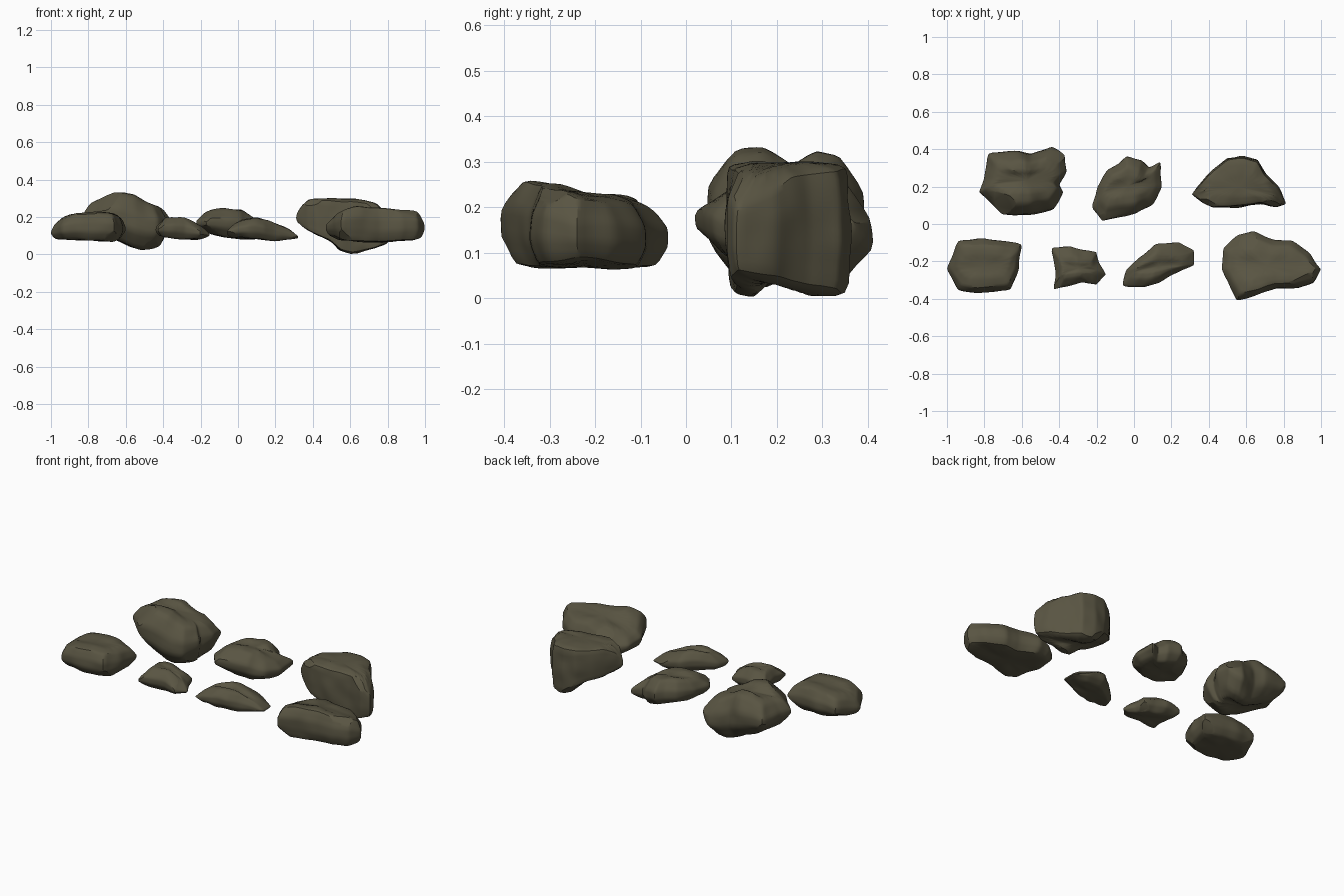
import bpy
import bmesh
import math
import random
from mathutils import Vector, noise

cube = bpy.data.objects.get("Cube")
if cube:
    bpy.data.objects.remove(cube, do_unlink=True)

# One dull olive-brown stone material
stone = bpy.data.materials.new("dark_olive_stone")
stone.use_nodes = True
colour = (0.10, 0.09, 0.055, 1)
stone.diffuse_color = colour
shader = stone.node_tree.nodes["Principled BSDF"]
shader.inputs["Base Color"].default_value = colour
shader.inputs["Roughness"].default_value = 0.9


def height_at(profile, x, column):
    """Interpolate the top (1) or bottom (2) height along the rock's length."""
    if x <= profile[0][0]:
        return profile[0][column]
    for left, right in zip(profile, profile[1:]):
        if x <= right[0]:
            blend = (x - left[0]) / (right[0] - left[0])
            return left[column] + blend * (right[column] - left[column])
    return profile[-1][column]


def with_midpoints(outline):
    """Double the corners so that rounding keeps the footprint's shape."""
    points = []
    for (ax, ay), (bx, by) in zip(outline, outline[1:] + outline[:1]):
        points += [(ax, ay), ((ax + bx) / 2, (ay + by) / 2)]
    return points


def loft_rings(mesh, outline, profile, crown, foot, tilt):
    """Stack scaled copies of the footprint between the bottom and top heights."""
    bm = bmesh.new()
    middle_x = sum(p[0] for p in outline) / len(outline)
    middle_y = sum(p[1] for p in outline) / len(outline)
    levels = [(0, foot * 0.5), (0.02, foot), (0.32, 1.01),
              (0.65, 1.01), (0.96, crown), (1, crown * 0.5)]
    rings = []
    for level, scale in levels:
        ring = []
        for px, py in outline:
            x = middle_x + (px - middle_x) * (1 + scale) / 2
            y = middle_y + (py - middle_y) * scale
            top = height_at(profile, x, 1) + tilt * (y - middle_y)
            bottom = height_at(profile, x, 2)
            ring.append(bm.verts.new((x, y, bottom + level * (top - bottom))))
        rings.append(ring)
    count = len(outline)
    for lower, upper in zip(rings, rings[1:]):
        for i in range(count):
            j = (i + 1) % count
            bm.faces.new((lower[i], lower[j], upper[j], upper[i]))
    bm.faces.new(rings[0])
    bm.faces.new(rings[-1])
    bmesh.ops.recalc_face_normals(bm, faces=bm.faces)
    # Partial creases keep the corners of the stone crisp
    crease = bm.edges.layers.float.new("crease_edge")
    for edge in bm.edges:
        edge[crease] = 0.4
    bm.to_mesh(mesh)
    bm.free()


def weather(mesh, seed, chips):
    """Add gentle dents and shallow flat chips."""
    rng = random.Random(seed)
    bm = bmesh.new()
    bm.from_mesh(mesh)
    bm.normal_update()
    shift = Vector((seed, seed * 2, seed * 3))
    moves = [(v, v.normal * noise.noise(v.co * 12 + shift) * 0.007) for v in bm.verts]
    for vert, move in moves:
        vert.co += move
    axes = range(3)
    low = Vector([min(v.co[a] for v in bm.verts) for a in axes])
    high = Vector([max(v.co[a] for v in bm.verts) for a in axes])
    centre = (low + high) / 2
    for _ in range(chips):
        spot = Vector([rng.choice((-1, 1)) * rng.uniform(0.5, 1) for a in axes])
        normal = Vector([spot[a] / (high[a] - low[a]) for a in axes]).normalized()
        reach = max((v.co - centre).dot(normal) for v in bm.verts)
        parts = bm.verts[:] + bm.edges[:] + bm.faces[:]
        cut = bmesh.ops.bisect_plane(
            bm, geom=parts, plane_no=normal, clear_outer=True,
            plane_co=centre + normal * reach * rng.uniform(0.9, 0.96))
        rim = [e for e in cut["geom_cut"] if isinstance(e, bmesh.types.BMEdge)]
        bmesh.ops.holes_fill(bm, edges=rim, sides=0)
    bmesh.ops.recalc_face_normals(bm, faces=bm.faces)
    bm.to_mesh(mesh)
    bm.free()


def rock(name, outline, profile, crown=0.75, foot=0.75, tilt=0.0, chips=5, seed=1):
    """Outline is x, y and profile is x, top, bottom, all in hundredths."""
    outline = with_midpoints([(x / 100, y / 100) for x, y in outline])
    profile = [tuple(value / 100 for value in row) for row in profile]
    mesh = bpy.data.meshes.new(name)
    loft_rings(mesh, outline, profile, crown, foot, tilt)
    obj = bpy.data.objects.new(name, mesh)
    bpy.context.collection.objects.link(obj)
    bpy.ops.object.select_all(action="DESELECT")
    obj.select_set(True)
    bpy.context.view_layer.objects.active = obj
    rounding = obj.modifiers.new("rounding", "SUBSURF")
    rounding.levels = 2
    bpy.ops.object.modifier_apply(modifier=rounding.name)
    weather(mesh, seed, chips)
    mesh.materials.append(stone)
    bpy.ops.object.shade_smooth_by_angle(angle=math.radians(32))


# Back row
rock("back_right_boulder",
     [(-78, 38), (-62, 39), (-55, 37), (-44, 41), (-37, 37), (-36, 28), (-40, 21),
      (-38, 17), (-43, 8), (-55, 5), (-70, 5), (-76, 11), (-83, 17), (-80, 24)],
     [(-83, 25, 16), (-78, 28, 13), (-66, 33, 8), (-57, 33, 4), (-50, 28, 2),
      (-42, 26, 4), (-36, 22, 14)],
     crown=0.68, foot=0.65, tilt=-0.06, seed=3)

rock("back_middle_rock",
     [(-22, 9), (-20, 20), (-14, 29), (-8, 32), (-4, 36), (4, 34), (8, 30), (14, 33),
      (15, 20), (10, 11), (2, 6), (-8, 4), (-17, 2)],
     [(-22, 20, 14), (-15, 24, 11), (-8, 25, 9), (2, 24, 8), (8, 20, 8), (15, 17, 10)],
     crown=0.65, foot=0.74, chips=4, seed=5)

rock("back_left_boulder",
     [(34, 20), (42, 29), (50, 35), (58, 36), (66, 34), (70, 27), (77, 20), (81, 11),
      (76, 9), (68, 11), (55, 9), (42, 9), (37, 11), (31, 16)],
     [(31, 22, 18), (36, 30, 13), (50, 30, 7), (54, 30, 2), (59, 30, 0), (63, 30, 0),
      (68, 29, 2), (74, 28, 3), (81, 20, 6)],
     crown=0.97, foot=0.97, chips=3, seed=8)

# Front row
rock("front_right_boulder",
     [(-94, -9), (-80, -8), (-60, -11), (-62, -24), (-66, -35), (-84, -37), (-94, -35),
      (-100, -24)],
     [(-100, 14, 9), (-96, 19, 8), (-88, 22, 8), (-75, 23, 7), (-65, 22, 7),
      (-60, 17, 10)],
     crown=0.82, foot=0.8, chips=4, seed=11)

rock("front_small_rock",
     [(-44, -13), (-34, -12), (-27, -14), (-20, -15), (-19, -21), (-15, -27), (-20, -33),
      (-28, -31), (-35, -33), (-43, -35), (-42, -26)],
     [(-44, 17, 10), (-38, 20, 9), (-30, 20, 8), (-22, 17, 8), (-15, 12, 9)],
     crown=0.55, foot=0.72, chips=4, seed=14)

rock("front_middle_rock",
     [(-6, -33), (-4, -25), (3, -18), (12, -11), (24, -10), (32, -14), (32, -22),
      (20, -27), (14, -31), (5, -34)],
     [(-6, 14, 9), (2, 19, 9), (10, 20, 8), (20, 17, 7), (28, 13, 8), (33, 10, 8)],
     crown=0.6, foot=0.75, chips=4, seed=17)

rock("front_left_boulder",
     [(48, -13), (56, -6), (64, -4), (75, -9), (84, -9), (94, -16), (100, -24),
      (96, -31), (88, -34), (76, -34), (66, -38), (55, -41), (51, -32), (47, -24)],
     [(47, 18, 11), (54, 21, 8), (62, 24, 7), (74, 24, 6), (85, 23, 7), (96, 23, 8),
      (100, 20, 9)],
     crown=0.8, foot=0.88, tilt=-0.2, chips=3, seed=20)
